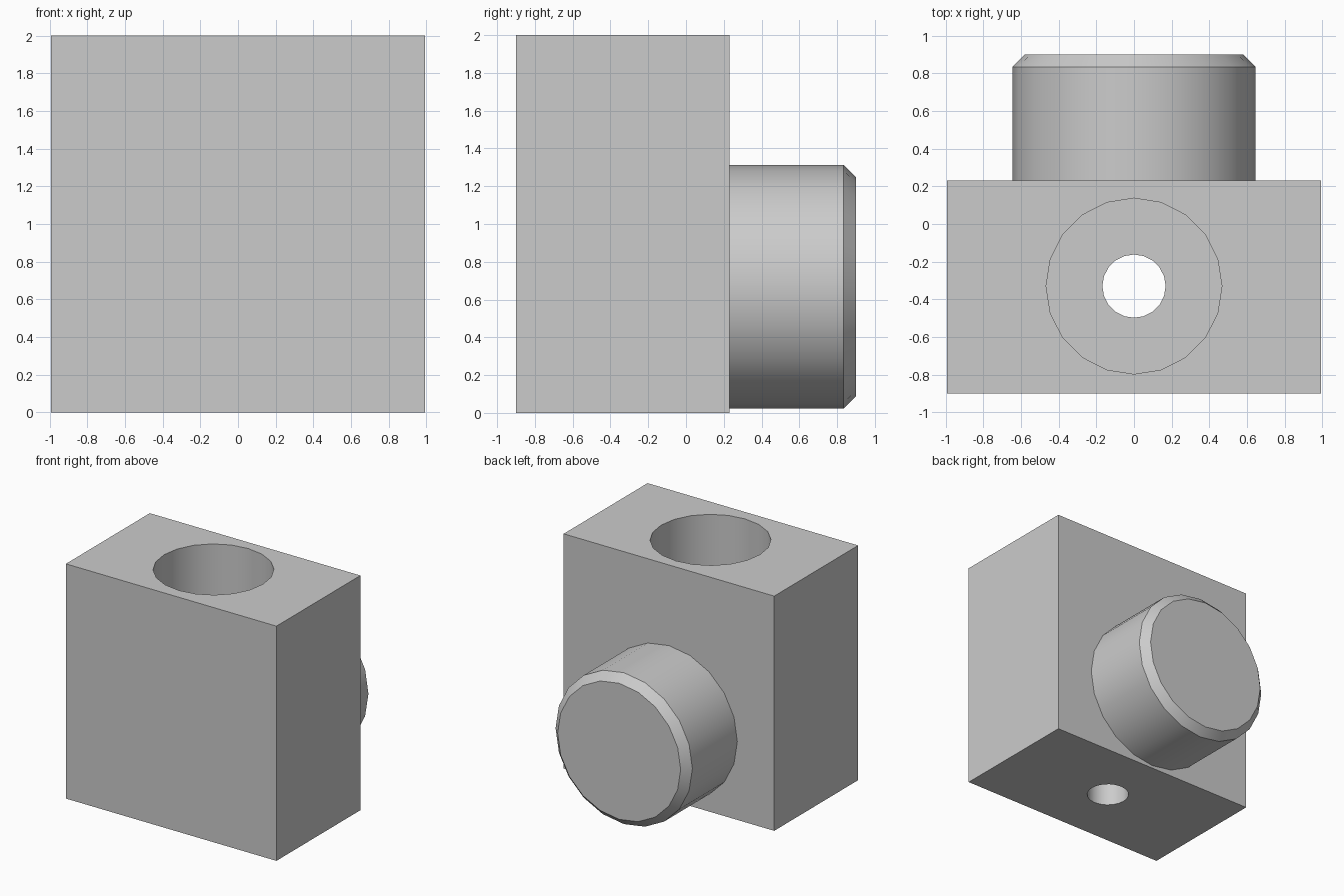
import bpy
import bmesh
from math import cos, sin, pi, radians
from mathutils import Matrix

cube = bpy.data.objects.get("Cube")
if cube:
    bpy.data.objects.remove(cube, do_unlink=True)

SIDES = 20

grey = bpy.data.materials.new("plain_grey")
grey.use_nodes = True
colour = (0.6, 0.6, 0.6, 1)
grey.diffuse_color = colour
grey.node_tree.nodes["Principled BSDF"].inputs["Base Color"].default_value = colour


def finish(name, bm):
    bmesh.ops.recalc_face_normals(bm, faces=bm.faces)
    mesh = bpy.data.meshes.new(name)
    bm.to_mesh(mesh)
    bm.free()
    mesh.materials.append(grey)
    obj = bpy.data.objects.new(name, mesh)
    bpy.context.collection.objects.link(obj)
    return obj


def turned(name, profile, matrix):
    """Closed solid turned about z from (radius, height) pairs."""
    bm = bmesh.new()
    rings = [[bm.verts.new((r * cos(2 * pi * i / SIDES), r * sin(2 * pi * i / SIDES), h))
              for i in range(SIDES)] for r, h in profile]
    for a, b in zip(rings, rings[1:]):
        for i in range(SIDES):
            j = (i + 1) % SIDES
            bm.faces.new((a[i], a[j], b[j], b[i]))
    bm.faces.new(rings[0])
    bm.faces.new(rings[-1])
    bmesh.ops.transform(bm, matrix=matrix, verts=bm.verts)
    return finish(name, bm)


def smooth(obj):
    bpy.ops.object.select_all(action="DESELECT")
    obj.select_set(True)
    bpy.context.view_layer.objects.active = obj
    bpy.ops.object.shade_smooth_by_angle(angle=radians(30))


# Main block
bm = bmesh.new()
bmesh.ops.create_cube(bm, size=1, matrix=Matrix.Translation((0, -0.335, 1))
                      @ Matrix.Diagonal((1.985, 1.13, 2, 1)))
block = finish("block", bm)

# Stepped hole: wide from the top, narrow through the bottom
cutter = turned("hole_cutter",
                [(0.168, -0.1), (0.168, 0.8), (0.467, 0.8), (0.467, 2.1)],
                Matrix.Translation((0, -0.33, 0)))
cutter.hide_render = True
mod = block.modifiers.new("stepped_hole", "BOOLEAN")
mod.operation = "DIFFERENCE"
mod.solver = "EXACT"
mod.object = cutter
bpy.context.view_layer.objects.active = block
bpy.ops.object.modifier_apply(modifier=mod.name)
bpy.data.objects.remove(cutter, do_unlink=True)
smooth(block)

# Round boss with a chamfered end on the back
boss = turned("back_boss",
              [(0.645, 0.23), (0.645, 0.835), (0.58, 0.9)],
              Matrix.Translation((0, 0, 0.668)) @ Matrix.Rotation(-pi / 2, 4, "X"))
smooth(boss)
